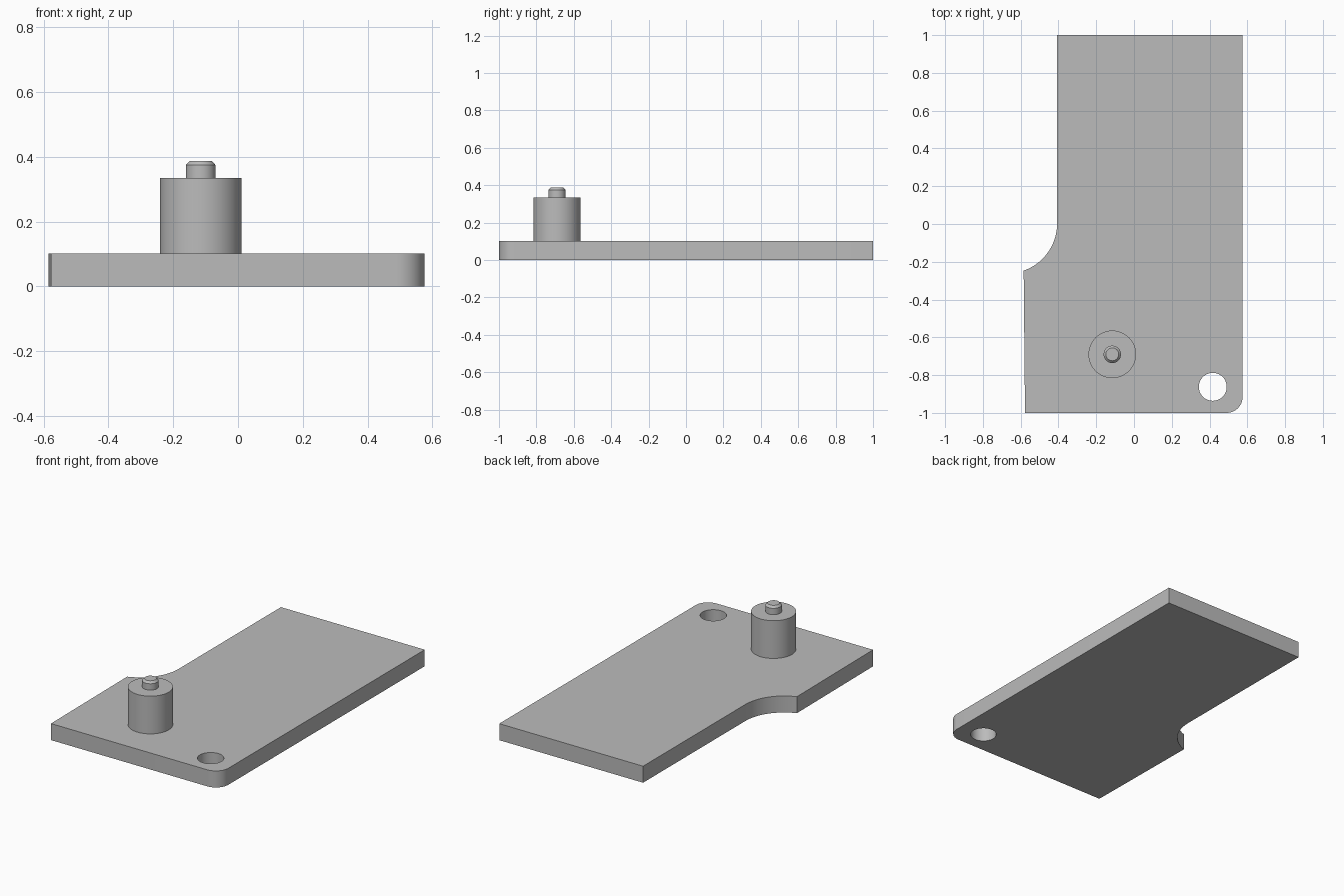
import bpy, bmesh
from math import sin, cos, pi, radians, asin

if "Cube" in bpy.data.objects:
    bpy.data.objects.remove(bpy.data.objects["Cube"], do_unlink=True)

grey = bpy.data.materials.new("plain grey")
grey.use_nodes = True
grey.diffuse_color = (0.5, 0.5, 0.5, 1)
grey.node_tree.nodes["Principled BSDF"].inputs["Base Color"].default_value = (0.5, 0.5, 0.5, 1)


def arc(cx, cy, r, start, end, steps):
    """Points along an arc, both ends included."""
    angles = [start + (end - start) * i / steps for i in range(steps + 1)]
    return [(cx + r * cos(a), cy + r * sin(a)) for a in angles]


def finish(bm, name):
    bmesh.ops.recalc_face_normals(bm, faces=bm.faces[:])
    mesh = bpy.data.meshes.new(name)
    bm.to_mesh(mesh)
    bm.free()
    mesh.materials.append(grey)
    obj = bpy.data.objects.new(name, mesh)
    bpy.context.collection.objects.link(obj)
    bpy.ops.object.select_all(action='DESELECT')
    obj.select_set(True)
    bpy.context.view_layer.objects.active = obj
    bpy.ops.object.shade_smooth_by_angle(angle=radians(30))
    return obj


def plate(name, loops, height):
    """Fill an outline with holes and extrude it upwards."""
    bm = bmesh.new()
    for loop in loops:
        verts = [bm.verts.new((x, y, 0)) for x, y in loop]
        for a, b in zip(verts, verts[1:] + verts[:1]):
            bm.edges.new((a, b))
    bmesh.ops.triangle_fill(bm, edges=bm.edges[:], use_beauty=True)
    new = bmesh.ops.extrude_face_region(bm, geom=bm.faces[:], use_keep_orig=True)["geom"]
    top = [v for v in new if isinstance(v, bmesh.types.BMVert)]
    bmesh.ops.translate(bm, verts=top, vec=(0, 0, height))
    return finish(bm, name)


def turned(name, centre, profile, sides=48):
    """Solid of revolution from (radius, z) points, capped at both ends."""
    bm = bmesh.new()
    rings = []
    for r, z in profile:
        pts = arc(*centre, r, 0, 2 * pi, sides)[:-1]
        rings.append([bm.verts.new((x, y, z)) for x, y in pts])
    for low, high in zip(rings, rings[1:]):
        for i in range(sides):
            j = (i + 1) % sides
            bm.faces.new((low[i], low[j], high[j], high[i]))
    bm.faces.new(rings[0])
    bm.faces.new(rings[-1])
    return finish(bm, name)


# Base plate: rounded front corner, scooped side and a through hole
left, right, neck, thick = -0.577, 0.575, -0.407, 0.102
corner, scoop = 0.085, 0.265
outline = [(left, -1)]
outline += arc(right - corner, -1 + corner, corner, -pi / 2, 0, 12)
outline += [(right, 1), (neck, 1)]
outline += arc(neck - scoop, 0.003, scoop, 0, -asin(0.25 / scoop), 20)
hole = arc(0.417, -0.862, 0.074, 0, 2 * pi, 40)[:-1]
plate("base_plate", [outline, hole], thick)

# Standing post with a chamfered pin on top
turned("post", (-0.115, -0.69), [
    (0.126, thick), (0.126, 0.335), (0.046, 0.335), (0.046, 0.374), (0.034, 0.387)])
